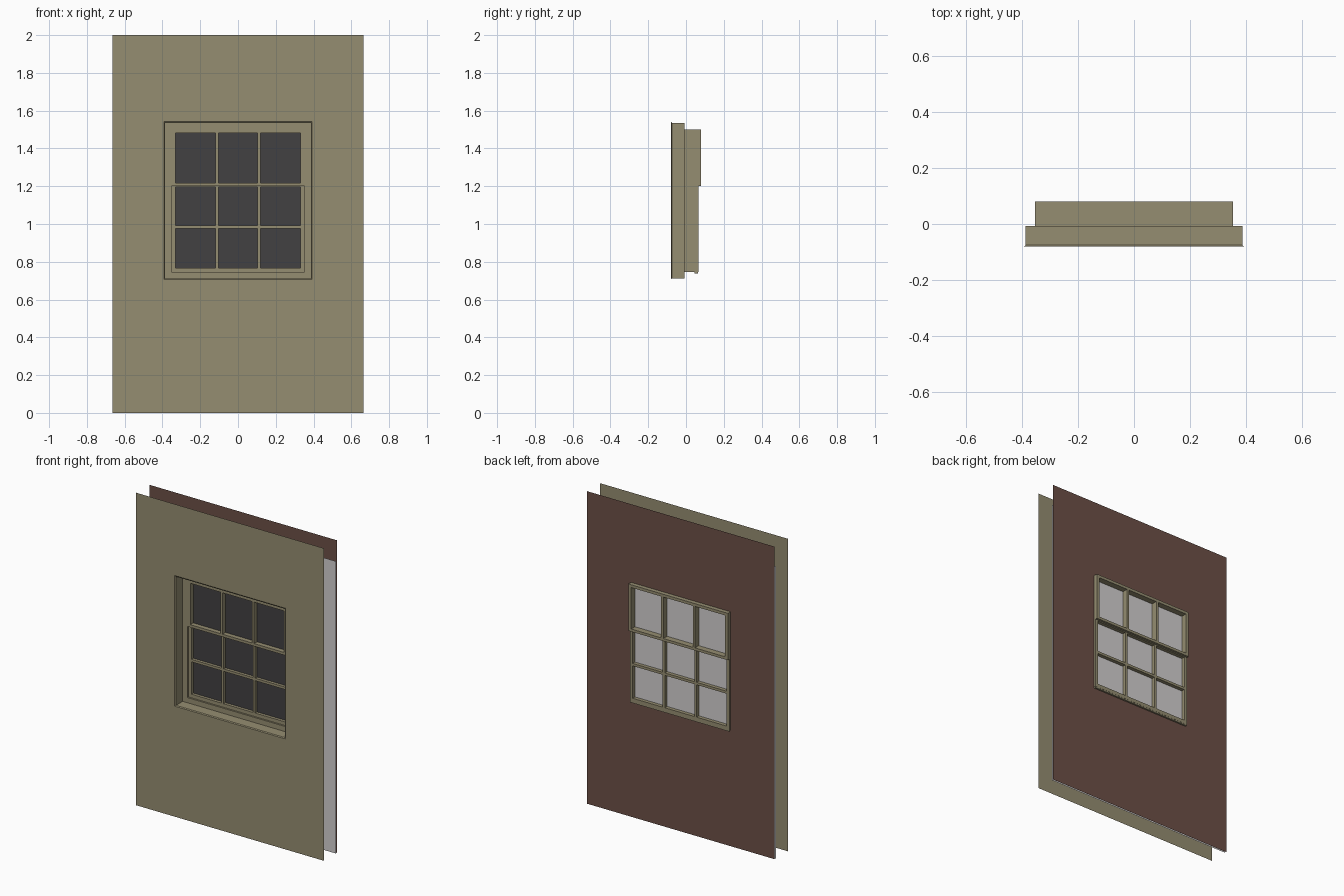
import bpy, bmesh

if "Cube" in bpy.data.objects:
    bpy.data.objects.remove(bpy.data.objects["Cube"])

def material(name, r, g, b):
    lin = lambda c: ((c / 255 + 0.055) / 1.055) ** 2.4
    m = bpy.data.materials.new(name)
    m.diffuse_color = (lin(r), lin(g), lin(b), 1)
    m.use_nodes = True
    m.node_tree.nodes["Principled BSDF"].inputs["Base Color"].default_value = m.diffuse_color
    return m

KHAKI = material("khaki_paint", 149, 141, 113)
BROWN = material("brown_wall", 109, 80, 71)
DARK = material("dark_glass", 66, 65, 66)
GREY = material("light_grey", 211, 208, 208)

def finish(name, bm, mat):
    me = bpy.data.meshes.new(name)
    bm.to_mesh(me)
    bm.free()
    me.materials.append(mat)
    ob = bpy.data.objects.new(name, me)
    bpy.context.collection.objects.link(ob)
    return ob

def loft(name, rects, mat, flip=False):
    """Bridge rectangles (half width, z bottom, z top, y) into a sheet."""
    bm = bmesh.new()
    loops = [[bm.verts.new(p) for p in ((-w, y, a), (w, y, a), (w, y, b), (-w, y, b))]
             for w, a, b, y in rects]
    for p, q in zip(loops, loops[1:]):
        for i in range(4):
            j = (i + 1) % 4
            f = bm.faces.new((p[i], p[j], q[j], q[i]))
            if flip:
                f.normal_flip()
    return finish(name, bm, mat)

def sheet(name, w, a, b, y, mat):
    bm = bmesh.new()
    bm.faces.new([bm.verts.new(p) for p in ((-w, y, a), (w, y, a), (w, y, b), (-w, y, b))])
    return finish(name, bm, mat)

def boxes(name, items, y0, y1, mat):
    """Several boxes (x0, x1, z0, z1) sharing one depth."""
    bm = bmesh.new()
    for x0, x1, z0, z1 in items:
        vs = bmesh.ops.create_cube(bm, size=1)["verts"]
        for v in vs:
            v.co = (x1 if v.co.x > 0 else x0, y1 if v.co.y > 0 else y0,
                    z1 if v.co.z > 0 else z0)
    return finish(name, bm, mat)

def sash(name, z0, z1, p0, p1, y0, y1, cross=()):
    """Frame with two upright bars and optional cross bars."""
    W, P, T = 0.352, 0.332, 0.008
    parts = [(-W, -P, z0, z1), (P, W, z0, z1), (-P, P, z0, p0), (-P, P, p1, z1)]
    xs = (-0.112, 0.112)
    parts += [(x - T, x + T, p0, p1) for x in xs]
    edges = (-P, xs[0] - T, xs[0] + T, xs[1] - T, xs[1] + T, P)
    for z in cross:
        parts += [(edges[i], edges[i + 1], z - T, z + T) for i in (0, 2, 4)]
    return boxes(name, parts, y0, y1, KHAKI)

# Wall skins with window openings
loft("front_wall", [(0.665, 0, 2, -0.08), (0.392, 0.707, 1.543, -0.08)], KHAKI)
loft("back_wall", [(0.665, 0, 2, 0.053), (0.352, 0.745, 1.5, 0.053)], BROWN, True)
# Pale sheet just inside the back wall, also seen behind the panes
sheet("inner_lining", 0.665, 0, 1.87, 0.042, GREY)

# Stepped reveal from the front wall in to the sashes
loft("window_casing", [(0.392, 0.707, 1.543, -0.08), (0.386, 0.712, 1.536, -0.075),
                       (0.386, 0.712, 1.536, -0.008), (0.352, 0.745, 1.5, -0.008),
                       (0.352, 0.745, 1.5, 0.053)], KHAKI)

# Sashes and glass
sash("upper_sash", 1.2, 1.5, 1.217, 1.482, -0.008, 0.08)
sash("lower_sash", 0.745, 1.2, 0.768, 1.195, 0.003, 0.065, (0.983,))
sheet("window_glass", 0.34, 0.76, 1.49, 0.022, DARK)
# Weather strip under the lower sash
boxes("bottom_bead", [(-0.35, 0.35, 0.737, 0.75)], 0.045, 0.064, KHAKI)
